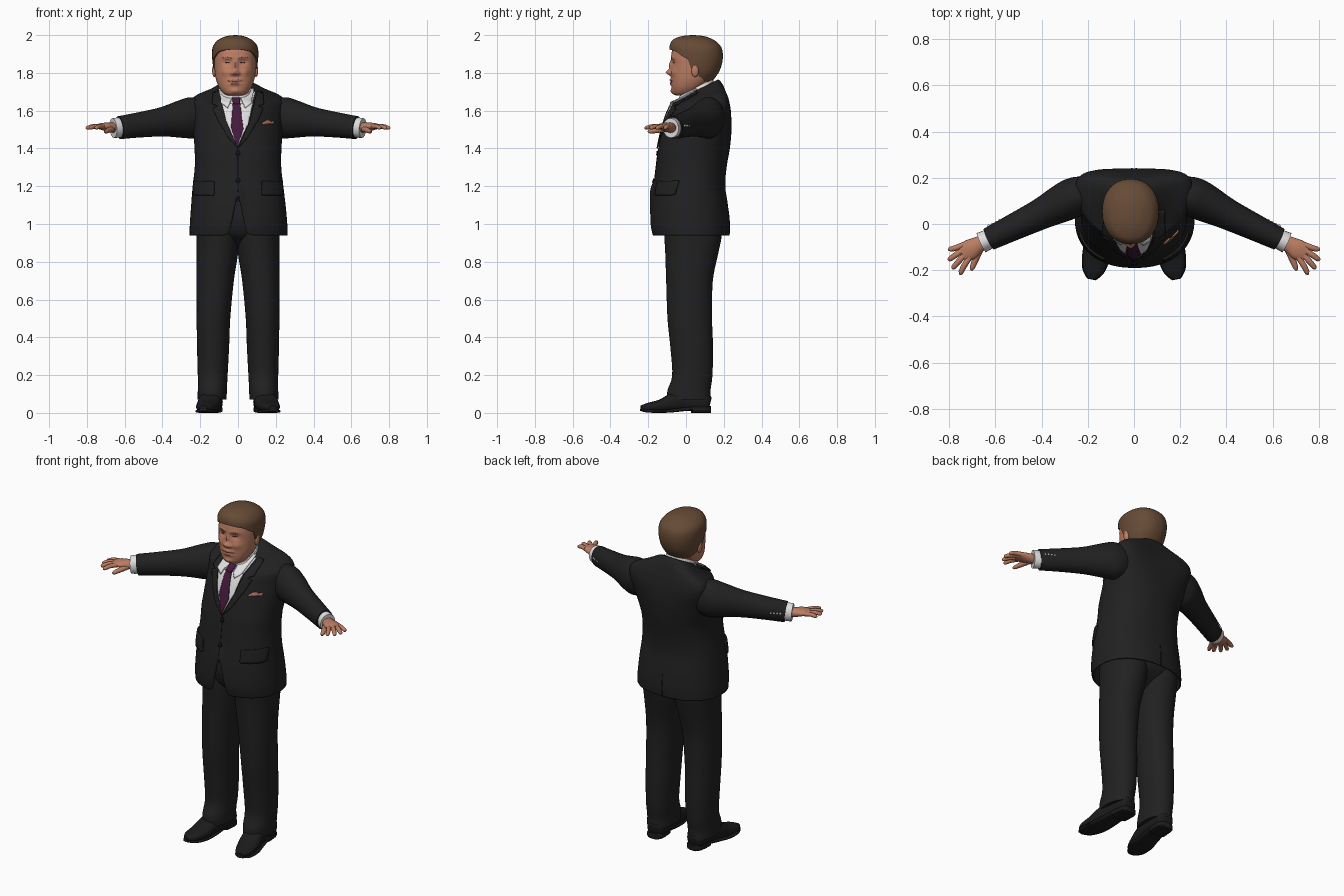
import bpy, bmesh
from math import sin, cos, pi, exp
from mathutils import Vector
from mathutils.bvhtree import BVHTree

if "Cube" in bpy.data.objects:
    bpy.data.objects.remove(bpy.data.objects["Cube"])


def material(name, r, g, b):
    m = bpy.data.materials.new(name)
    m.use_nodes = True
    m.diffuse_color = (r, g, b, 1)
    m.node_tree.nodes["Principled BSDF"].inputs["Base Color"].default_value = (r, g, b, 1)
    return m


SUIT = material("charcoal_suit", .015, .015, .016)
SHOE = material("black_leather", .011, .011, .012)
SEAM = material("black_seam", .006, .006, .006)
SHIRT = material("white_shirt", .75, .75, .75)
TIE = material("purple_tie", .06, .01, .045)
SKIN = material("skin", .5, .205, .125)
LIP = material("lip", .4, .135, .09)
HAIR = material("brown_hair", .135, .07, .037)
BROW = material("brow", .3, .125, .075)
EYE = material("dark_eye", .08, .03, .02)


def finish(name, bm, mat):
    mesh = bpy.data.meshes.new(name)
    bm.to_mesh(mesh)
    bm.free()
    ob = bpy.data.objects.new(name, mesh)
    bpy.context.collection.objects.link(ob)
    mesh.materials.append(mat)
    bpy.ops.object.select_all(action='DESELECT')
    ob.select_set(True)
    bpy.context.view_layer.objects.active = ob
    bpy.ops.object.shade_smooth_by_angle(angle=.8)
    return ob


def loft(name, rings, mat, caps=(True, True)):
    bm = bmesh.new()
    vs = [[bm.verts.new(p) for p in r] for r in rings]
    n = len(vs[0])
    for a, b in zip(vs, vs[1:]):
        for i in range(n):
            bm.faces.new((a[i], a[(i + 1) % n], b[(i + 1) % n], b[i]))
    for cap, ring in zip(caps, (vs[0], vs[-1])):
        if cap:
            bm.faces.new(ring)
    bmesh.ops.recalc_face_normals(bm, faces=bm.faces)
    return finish(name, bm, mat)


def resample(st, k):
    """Smooth curve through the stations."""
    out = []
    for i in range(len(st) - 1):
        q = st[max(i - 1, 0)], st[i], st[i + 1], st[min(i + 2, len(st) - 1)]
        for j in range(k):
            t = j / k
            out.append([b + t * ((c - a) / 2 + t * (a - 2.5 * b + 2 * c - d / 2 + t * (d - a + 3 * (b - c)) / 2))
                        for a, b, c, d in zip(*q)])
    return out + [list(st[-1])]


def circle(n, p):
    """Unit superellipse."""
    for i in range(n):
        c, s = cos(2 * pi * i / n), sin(2 * pi * i / n)
        r = (abs(c) ** p + abs(s) ** p) ** (-1 / p)
        yield c * r, s * r


def column(name, st, mat, n=40, p=2.2, k=5, warp=None, side=1, caps=(True, True)):
    """Upright loft; station = z, centre x, half width, front y, back y."""
    rings = []
    for z, cx, rx, yf, yb in resample(st, k):
        ring = [Vector(((cx + rx * c) * side, (yf + yb) / 2 + (yb - yf) / 2 * s, z)) for c, s in circle(n, p)]
        rings.append([warp(v) for v in ring] if warp else ring)
    return loft(name, rings, mat, caps)


def tube(name, st, mat, n=20, p=2, k=5, side=1):
    """Loft along a path; station = x, y, z, half width, half height."""
    pts = resample(st, k)
    rings = []
    for i, (x, y, z, w, h) in enumerate(pts):
        d = Vector(pts[min(i + 1, len(pts) - 1)][:3]) - Vector(pts[max(i - 1, 0)][:3])
        u = d.cross(Vector((0, 0, 1))).normalized()
        v = u.cross(d).normalized()
        ring = [Vector((x, y, z)) + u * w * c + v * h * s for c, s in circle(n, p)]
        rings.append([Vector((q.x * side, q.y, q.z)) for q in ring])
    return loft(name, rings, mat)


def ball(name, at, size, mat):
    bm = bmesh.new()
    bmesh.ops.create_uvsphere(bm, u_segments=16, v_segments=10, radius=1)
    for v in bm.verts:
        v.co = Vector([a + s * c for a, s, c in zip(at, size, v.co)])
    return finish(name, bm, mat)


def patch(name, outline, mat, tree, off=.003, thick=.006, face=-1, step=.014, flip=1):
    """Thin piece of cloth or skin laid on a surface; outline in x, z."""
    bm = bmesh.new()
    bm.faces.new([bm.verts.new((x * flip, 0, z)) for x, z in outline])
    bmesh.ops.triangulate(bm, faces=bm.faces)
    for axis in (0, 2):
        vals = [v.co[axis] for v in bm.verts]
        c = min(vals) + step
        while c < max(vals):
            co = Vector((c if axis == 0 else 0, 0, c if axis == 2 else 0))
            no = Vector((axis == 0, 0, axis == 2))
            bmesh.ops.bisect_plane(bm, geom=bm.verts[:] + bm.edges[:] + bm.faces[:], plane_co=co, plane_no=no)
            c += step
    for v in list(bm.verts):
        hit, nor, _, _ = tree.ray_cast(Vector((v.co.x, face * 2, v.co.z)), Vector((0, -face, 0)))
        if hit is None:
            bm.verts.remove(v)
        else:
            v.co = hit + nor * off * (1 if nor.y * face > 0 else -1)
    bm.normal_update()
    if sum(f.normal.y for f in bm.faces) * face < 0:
        bmesh.ops.reverse_faces(bm, faces=bm.faces)
    ob = finish(name, bm, mat)
    ob.modifiers.new("thickness", 'SOLIDIFY').thickness = thick
    return ob


def surface(ob):
    me = ob.data
    return BVHTree.FromPolygons([v.co for v in me.vertices], [p.vertices[:] for p in me.polygons])


def disc(x, z, rx, rz, n=14):
    return [(x + rx * cos(2 * pi * i / n), z + rz * sin(2 * pi * i / n)) for i in range(n)]


# Jacket: hem cut away at the front, shoulders drawn back, neckline tilted forward
def tailor(v):
    x, y, z = v
    if y < 0:
        z += .2 * exp(-(x / .03) ** 2) * max(0, 1 - (z - .94) / .3)
    y += .068 * (x / .25) ** 2 * min(1, max(0, (z - 1.38) / .2))
    z += .47 * (v.y - .09) * min(1, max(0, (z - 1.64) / .08))
    return Vector((x, y, z))


jacket = column("jacket", [
    (.94, .003, .259, -.18, .23), (1, .003, .258, -.19, .232), (1.1, .002, .25, -.185, .222),
    (1.2, 0, .24, -.172, .208), (1.3, 0, .229, -.16, .215), (1.4, 0, .23, -.147, .232),
    (1.5, 0, .238, -.125, .241), (1.58, 0, .248, -.1, .238), (1.64, 0, .254, -.07, .228),
    (1.675, 0, .228, -.045, .21), (1.7, 0, .155, -.022, .195), (1.728, -.005, .092, .01, .17)],
    SUIT, n=128, p=2.25, warp=tailor, caps=(False, True))
body = surface(jacket)
jacket.modifiers.new("cloth", 'SOLIDIFY').thickness = .008

# Shirt front, tie and jacket details
patch("shirt_front", [(-.105, 1.7), (-.058, 1.53), (-.003, 1.41), (.053, 1.53), (.09, 1.7)], SHIRT, body, .004)
patch("tie_blade", [(-.026, 1.645), (-.036, 1.51), (-.005, 1.405), (.028, 1.5), (.01, 1.645)], TIE, body, .009)
patch("tie_knot", [(-.036, 1.685), (-.026, 1.635), (.008, 1.635), (.018, 1.685)], TIE, body, .014, .012)
lapel = [(.1, 1.7), (.06, 1.54), (0, 1.4), (.05, 1.455), (.1, 1.54), (.132, 1.61), (.104, 1.622),
         (.135, 1.633), (.13, 1.69)]
flap = [(.125, 1.225), (.23, 1.228), (.233, 1.158), (.222, 1.15), (.13, 1.15), (.123, 1.158)]
collar_leaf = [(.09, 1.71), (.078, 1.635), (.045, 1.61), (.012, 1.685)]
for s, w in ((1, "left"), (-1, "right")):
    patch(w + "_lapel", lapel, SUIT, body, .009, .007, flip=s)
    patch(w + "_pocket_flap", flap, SUIT, body, .009, .01, flip=s)
    patch(w + "_collar_leaf", [(x - .008 * s, z) for x, z in collar_leaf], SHIRT, body, .012, flip=s)
patch("pocket_square", [(.125, 1.525), (.185, 1.53), (.19, 1.545), (.165, 1.54), (.15, 1.55), (.13, 1.538)],
      SKIN, body, .007)
patch("front_seam", [(-.002, 1.4), (.002, 1.4), (.002, 1.17), (-.002, 1.17)], SEAM, body, .001, .003)
patch("back_vent", [(-.003, .945), (.003, .945), (.002, 1.07), (-.002, 1.07)], SEAM, body, .001, .003, face=1)
for z in (1.375, 1.23):
    patch("jacket_button", disc(0, z, .012, .012), SEAM, body, .006, .008)


# Neck and shirt collar
def lean(v):
    return Vector((v.x, v.y, v.z + .5 * (v.y - .06)))


column("neck", [(1.6, -.012, .075, -.02, .13), (1.7, -.012, .074, -.028, .135), (1.79, -.014, .078, -.03, .145)], SKIN)
column("shirt_collar", [(1.67, -.01, .094, -.042, .15), (1.7, -.011, .088, -.038, .148),
                        (1.725, -.012, .082, -.034, .144)], SHIRT, warp=lean)

# Head: a loft sculpted with soft bumps (x, z, spread x, spread z, depth)
CX = -.015
BUMPS = [(.04, 1.855, .022, .014, .014), (.04, 1.855, .014, .008, -.006), (.04, 1.882, .03, .01, -.005),
         (0, 1.84, .012, .022, -.014), (0, 1.803, .015, .015, -.029), (.018, 1.797, .009, .009, -.012),
         (0, 1.762, .03, .008, -.008), (0, 1.742, .026, .008, -.008), (0, 1.752, .034, .004, .005),
         (0, 1.703, .026, .013, -.009), (.055, 1.803, .022, .02, -.008)]


def sculpt(v):
    x, d = abs(v.x - CX), 0
    if v.y < .03:
        d = sum(e * exp(-((x - a) / sx) ** 2 - ((v.z - b) / sz) ** 2) for a, b, sx, sz, e in BUMPS)
    return Vector((v.x, v.y + d, v.z))


head = column("head", [
    (1.68, CX, .034, -.052, .02), (1.69, CX, .06, -.068, .05), (1.72, CX, .084, -.076, .09),
    (1.76, CX, .1, -.079, .13), (1.8, CX, .107, -.078, .15), (1.84, CX, .11, -.077, .16),
    (1.88, CX, .111, -.078, .17), (1.92, CX, .107, -.072, .175), (1.96, CX, .085, -.04, .15),
    (1.98, CX, .05, .0, .11)], SKIN, n=96, p=2.3, k=8, warp=sculpt)
face = surface(head)
patch("lips", [(CX - .038, 1.76), (CX - .012, 1.764), (CX + .012, 1.764), (CX + .038, 1.76),
               (CX + .018, 1.74), (CX - .018, 1.74)], LIP, face, .001, .002, step=.006)
brow = [(.018, 1.877), (.04, 1.886), (.066, 1.88), (.04, 1.881)]
for s, w in ((1, "left"), (-1, "right")):
    patch(w + "_eye", disc(CX + .04 * s, 1.855, .013, .0028), EYE, face, .001, .002, step=.006)
    patch(w + "_brow", [(CX + x * s, z) for x, z in brow], BROW, face, .001, .003, step=.006)
    ball(w + "_ear", (CX + .11 * s, .048, 1.812), (.012, .02, .034), SKIN)


# Hair: a shell whose lower edge follows the hairline
def sample(table, t):
    for a, b in zip(table, table[1:]):
        if t <= b[0]:
            f = max(0, (t - a[0]) / (b[0] - a[0]))
            return [p + (q - p) * f for p, q in zip(a, b)][1:]
    return table[-1][1:]


HAIRLINE = [(-1, 1.75), (-.35, 1.758), (-.15, 1.79), (-.04, 1.838), (.1, 1.822), (.2, 1.825), (.32, 1.872),
            (.55, 1.89), (.75, 1.912), (1, 1.924)]
VOLUME = resample([(1.75, .088, -.06, .135), (1.8, .11, -.075, .172), (1.85, .119, -.084, .191),
                   (1.9, .123, -.086, .195), (1.94, .118, -.087, .185), (1.97, .096, -.075, .155),
                   (1.985, .071, -.052, .125), (1.996, .04, -.015, .09), (2, .003, .03, .04)], 4)
rings = []
for j in range(-1, 25):
    ring = []
    for c, s in circle(96, 2.2):
        low = sample(HAIRLINE, max(-1, min(1, -s)))[0]
        z = low + (2 - low) * sin(pi / 2 * max(j, 0) / 24)
        rx, yf, yb = sample(VOLUME, z)
        g = .86 if j < 0 else 1
        ring.append((CX + rx * c * g, (yf + yb) / 2 + (yb - yf) / 2 * s * g, z))
    rings.append(ring)
loft("hair", rings, HAIR, (False, True))

# Trouser seat, narrowing to the crotch
column("trouser_seat", [(.86, 0, .05, .0, .09), (.9, 0, .13, -.045, .14), (.95, 0, .2, -.1, .185),
                        (1.03, 0, .218, -.125, .195), (1.12, 0, .21, -.12, .18)], SUIT, p=2.3)

# Fingers: knuckle x, y then tip x, y
FINGERS = {"index": (.713, -.146, .757, -.215), "middle": (.73, -.131, .788, -.192),
           "ring": (.739, -.111, .804, -.157), "little": (.737, -.09, .802, -.115)}
for s, w in ((1, "left"), (-1, "right")):
    # Sleeve, cuff and cuff buttons
    tube(w + "_sleeve", [(.17, .135, 1.56, .065, .085), (.24, .122, 1.562, .084, .109), (.3, .096, 1.555, .084, .1),
                         (.4, .045, 1.541, .068, .078), (.52, -.013, 1.525, .058, .067),
                         (.628, -.065, 1.51, .05, .061)], SUIT, n=32, side=s)
    tube(w + "_shirt_cuff", [(.6, -.051, 1.512, .04, .05), (.638, -.07, 1.51, .044, .053),
                             (.661, -.081, 1.508, .046, .052)], SHIRT, n=24, side=s)
    for i in range(4):
        x = .56 + i * .016
        ball(w + "_cuff_button", ((x + .021) * s, .034 - (x - .52) * .48, 1.52), (.006, .006, .006), SHIRT)
    # Hand
    tube(w + "_palm", [(.64, -.072, 1.508, .03, .028), (.68, -.093, 1.512, .037, .025),
                       (.712, -.112, 1.516, .044, .02), (.745, -.128, 1.516, .037, .012)], SKIN, side=s)
    for finger, (ax, ay, bx, by) in FINGERS.items():
        tube(f"{w}_{finger}_finger", [(ax, ay, 1.516, .013, .013), ((ax + bx) / 2, (ay + by) / 2, 1.516, .0125, .012),
                                      (bx - .007, by + .005, 1.509, .0105, .01), (bx, by, 1.507, .004, .004)],
             SKIN, n=12, side=s)
    tube(w + "_thumb", [(.665, -.1, 1.506, .018, .018), (.685, -.15, 1.496, .015, .014),
                        (.699, -.188, 1.49, .011, .011), (.703, -.202, 1.49, .004, .004)], SKIN, n=12, side=s)
    # Trouser leg
    column(w + "_trouser_leg", [
        (.07, .137, .077, -.1, .132), (.12, .136, .077, -.098, .13), (.2, .134, .079, -.073, .14),
        (.35, .132, .085, -.083, .143), (.5, .13, .089, -.098, .138), (.7, .121, .099, -.105, .142),
        (.85, .109, .11, -.11, .172), (.95, .107, .113, -.115, .19), (1.05, .11, .108, -.11, .18)],
        SUIT, p=2.15, side=s)
    # Shoe with sole and heel
    tube(w + "_shoe", [(.13, .125, .05, .03, .034), (.132, .105, .054, .05, .045), (.137, .03, .06, .055, .05),
                       (.146, -.05, .06, .06, .052), (.16, -.13, .038, .06, .034), (.176, -.2, .03, .046, .023),
                       (.184, -.237, .026, .018, .013)], SHOE, n=28, p=2.5, side=s)
    tube(w + "_sole", [(.14, .03, .024, .05, .01), (.15, -.06, .014, .058, .01), (.162, -.13, .008, .062, .008),
                       (.176, -.2, .01, .049, .008), (.184, -.239, .016, .02, .006)], SHOE, p=4, side=s)
    tube(w + "_heel", [(.13, .13, .018, .034, .018), (.132, .105, .018, .051, .018), (.138, .03, .018, .053, .018)],
         SHOE, p=4, side=s)
